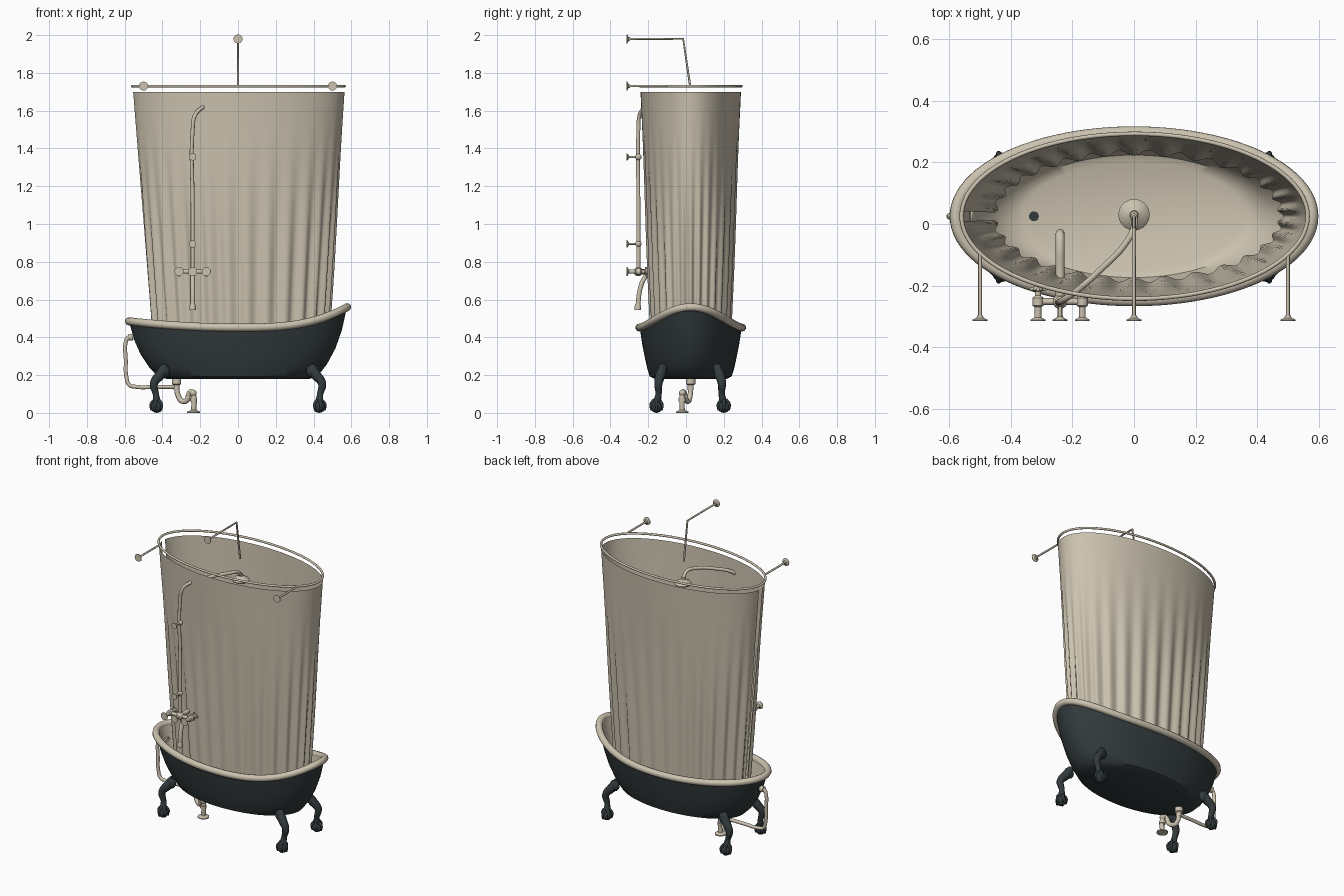
import bpy, bmesh, math
from mathutils import Vector

cube = bpy.data.objects.get("Cube")
if cube:
    bpy.data.objects.remove(cube)


def material(name, rgb):
    m = bpy.data.materials.new(name)
    m.use_nodes = True
    m.diffuse_color = (*rgb, 1)
    m.node_tree.nodes["Principled BSDF"].inputs["Base Color"].default_value = (*rgb, 1)
    return m


CREAM = material("warm cream", (0.60, 0.54, 0.43))
DARK = material("dark slate", (0.032, 0.043, 0.046))
CY = 0.025  # centre line of the bath in y


def finish(obj, angle=40):
    bpy.ops.object.select_all(action='DESELECT')
    obj.select_set(True)
    bpy.context.view_layer.objects.active = obj
    bpy.ops.object.shade_smooth_by_angle(angle=math.radians(angle))
    return obj


def loft(name, rings, mats=(CREAM,), closed=True, caps=False, rule=None, recalc=True, angle=40):
    """Skin a list of equal-length point rings; rule(i) gives the material of band i."""
    bm = bmesh.new()
    rows = [[bm.verts.new(p) for p in ring] for ring in rings]
    n = len(rows[0])
    for i, (lo, hi) in enumerate(zip(rows, rows[1:])):
        for j in range(n if closed else n - 1):
            k = (j + 1) % n
            f = bm.faces.new((lo[j], lo[k], hi[k], hi[j]))
            f.material_index = rule(i) if rule else 0
    if caps:
        bm.faces.new(rows[0][::-1])
        f = bm.faces.new(rows[-1])
        f.material_index = rule(len(rows) - 2) if rule else 0
    if recalc:
        bmesh.ops.recalc_face_normals(bm, faces=bm.faces)
    me = bpy.data.meshes.new(name)
    bm.to_mesh(me)
    bm.free()
    for m in mats:
        me.materials.append(m)
    obj = bpy.data.objects.new(name, me)
    bpy.context.collection.objects.link(obj)
    return finish(obj, angle)


def lathe(name, profile, origin, axis=(0, 0, 1), mat=CREAM, n=20):
    """Turn (radius, height) pairs about an axis through origin."""
    q = Vector((0, 0, 1)).rotation_difference(Vector(axis))
    turn = [2 * math.pi * j / n for j in range(n)]
    rings = [[Vector(origin) + q @ Vector((r * math.cos(a), r * math.sin(a), h)) for a in turn]
             for r, h in profile]
    return loft(name, rings, (mat,), caps=True)


def ball(name, centre, radius, mat=CREAM, scale=(1, 1, 1)):
    bm = bmesh.new()
    bmesh.ops.create_uvsphere(bm, u_segments=16, v_segments=10, radius=radius)
    bmesh.ops.scale(bm, vec=scale, verts=bm.verts)
    bmesh.ops.translate(bm, vec=centre, verts=bm.verts)
    me = bpy.data.meshes.new(name)
    bm.to_mesh(me)
    bm.free()
    me.materials.append(mat)
    obj = bpy.data.objects.new(name, me)
    bpy.context.collection.objects.link(obj)
    return finish(obj)


def tube(name, pts, r, mat=CREAM, curved=False, radii=None, cyclic=False):
    cu = bpy.data.curves.new(name, 'CURVE')
    cu.dimensions = '3D'
    cu.bevel_depth, cu.bevel_resolution, cu.use_fill_caps = r, 3, True
    cu.resolution_u = 8
    sp = cu.splines.new('BEZIER' if curved else 'POLY')
    ps = sp.bezier_points if curved else sp.points
    ps.add(len(pts) - 1)
    for i, (p, co) in enumerate(zip(ps, pts)):
        p.co = co if curved else (*co, 1)
        p.radius = radii[i] if radii else 1
        if curved:
            p.handle_left_type = p.handle_right_type = 'AUTO'
    sp.use_cyclic_u = cyclic
    cu.materials.append(mat)
    obj = bpy.data.objects.new(name, cu)
    bpy.context.collection.objects.link(obj)
    bpy.ops.object.select_all(action='DESELECT')
    obj.select_set(True)
    bpy.context.view_layer.objects.active = obj
    bpy.ops.object.convert(target='MESH')
    return finish(bpy.context.view_layer.objects.active, 50)


def rim_z(u):
    return 0.452 + (0.108 * u ** 3 if u > 0 else 0.033 * u * u)


def oval(a, b, t, base=0.18, n=96):
    """Oval section, t running from the flat base to the sloping rim."""
    return [(a * math.cos(w), CY + b * math.sin(w), base + (rim_z(math.cos(w)) - base) * t)
            for w in (2 * math.pi * j / n for j in range(n))]


# Bath: dark outer shell, cream lining
outer = [(0.38, 0.19, 0), (0.425, 0.217, 0.05), (0.47, 0.23, 0.2), (0.515, 0.243, 0.42),
         (0.55, 0.257, 0.68), (0.577, 0.27, 1)]
rings = [oval(a, b, t) for a, b, t in outer]
rings += [oval(a - 0.018, b - 0.018, t, 0.2) for a, b, t in reversed(outer)]
loft("bath", rings, (DARK, CREAM), caps=True, rule=lambda i: int(i >= len(outer) - 1))
tube("rolled_rim", oval(0.578, 0.272, 1), 0.021, cyclic=True)
lathe("plug_hole", [(0.016, 0), (0.016, 0.004)], (-0.325, CY, 0.2), mat=DARK)
lathe("overflow_plate", [(0.025, 0), (0.025, 0.008)], (-0.535, CY, 0.4), (1, 0, -0.2))

# Claw feet
for sx in (-1, 1):
    for sy in (-1, 1):
        def at(x, y, z):
            return (sx * x, CY - 0.003 + sy * y, z)
        tube("foot_leg", [at(0.385, 0.14, 0.25), at(0.41, 0.155, 0.205), at(0.445, 0.168, 0.155),
                          at(0.435, 0.167, 0.1), at(0.43, 0.178, 0.05)], 0.022, DARK, True,
             [0.9, 1.25, 1, 0.75, 1])
        ball("foot_bracket", at(0.393, 0.15, 0.222), 0.032, DARK, (1, 0.7, 1.1))
        ball("foot_ball", at(0.43, 0.178, 0.032), 0.032, DARK)
        for k in range(5):
            w = 2 * math.pi * k / 5
            c, s = math.cos(w), math.sin(w)
            tube("foot_claw", [at(0.43 + 0.012 * c, 0.178 + 0.012 * s, 0.07),
                               at(0.43 + 0.03 * c, 0.178 + 0.03 * s, 0.045),
                               at(0.43 + 0.028 * c, 0.178 + 0.028 * s, 0.012)],
                 0.009, DARK, True, [1, 1, 0.6])

# Curtain: open at the narrow end, folds deepen downward
COLS, ROWS, FOLDS = 360, 14, 30
TOP, BOTTOM = 1.7, 0.4
sheet = []
for i in range(ROWS + 1):
    d = i / ROWS
    grow = min(1, max(0, (d - 0.08) / 0.7))
    depth = 0.009 * grow * grow * (3 - 2 * grow)
    a, b, shift = 0.56 - 0.095 * d, 0.266 - 0.06 * d, 0.004 + 0.008 * d
    row = []
    for j in range(COLS + 1):
        w = -math.pi + 0.06 + (2 * math.pi - 0.12) * j / COLS
        f = depth * math.cos(FOLDS * w + 0.8 * math.sin(3 * w))
        row.append((shift + (a + f) * math.cos(w), CY + (b + f) * math.sin(w),
                    TOP + (BOTTOM - TOP) * d))
    sheet.append(row)
loft("curtain", sheet[::-1], closed=False, recalc=False, angle=80)

# Curtain hoop and wall supports
tube("curtain_hoop", [(0.002 + 0.562 * math.cos(w), CY + 0.268 * math.sin(w), 1.73)
                      for w in (2 * math.pi * j / 96 for j in range(96))], 0.007, cyclic=True)
FLANGE = [(0.024, 0), (0.024, 0.004), (0.012, 0.01), (0.009, 0.018)]
WALL = -0.315
for x in (-0.5, 0.5):
    tube("hoop_support", [(x, WALL, 1.73), (x, -0.1, 1.73)], 0.006)
    lathe("support_flange", FLANGE, (x, WALL, 1.73), (0, 1, 0))
tube("ceiling_arm", [(0, WALL, 1.98), (0, -0.015, 1.98), (0, 0.022, 1.73)], 0.006)
lathe("arm_flange", FLANGE, (0, WALL, 1.98), (0, 1, 0))

# Shower riser, arm and head
X, Y = -0.24, -0.252
tube("shower_riser", [(X, Y, 0.75), (X, Y, 1.1), (X, Y, 1.5), (X + 0.012, Y + 0.006, 1.575),
                      (-0.19, -0.22, 1.615), (-0.11, -0.15, 1.645), (-0.025, -0.06, 1.66),
                      (0, -0.01, 1.655), (0, 0.03, 1.62)], 0.0105, curved=True)
lathe("shower_head", [(0.05, 0), (0.051, 0.006), (0.042, 0.016), (0.024, 0.025), (0.014, 0.032),
                      (0.012, 0.045)], (0, 0.03, 1.585))
for z in (0.895, 1.355):
    tube("riser_bracket", [(X, WALL, z), (X, Y, z)], 0.006)
    lathe("bracket_flange", [(0.019, 0), (0.019, 0.004), (0.007, 0.014)], (X, WALL, z), (0, 1, 0))
    ball("riser_collar", (X, Y, z), 0.017)

# Mixer tap
V = 0.748
tube("mixer_bar", [(X - 0.07, Y, V), (X + 0.07, Y, V)], 0.011)
ball("mixer_body", (X, Y, V), 0.024)
for x in (X - 0.072, X + 0.072):
    lathe("tap_valve", [(0.024, 0), (0.024, 0.004), (0.011, 0.012), (0.011, 0.045), (0.018, 0.05),
                        (0.018, 0.075), (0.01, 0.082), (0.01, 0.095), (0.017, 0.1),
                        (0.015, 0.112)], (x, WALL, V), (0, 1, 0))
    for v in ((1, 0, 0), (0, 0, 1)):
        p, c = Vector(v) * 0.025, Vector((x, -0.212, V))
        tube("tap_cross", [c - p, c + p], 0.006)
lathe("mixer_flange", FLANGE, (X, WALL, V), (0, 1, 0))
tube("mixer_stem", [(X, WALL, V), (X, Y, V)], 0.008)
tube("bath_spout", [(X, Y, V), (X, -0.15, V), (X, -0.06, V), (X, -0.035, V - 0.015),
                    (X, -0.032, V - 0.05)], 0.015, curved=True)
tube("outer_spout", [(X, -0.205, 0.735), (X, -0.228, 0.7), (X, -0.248, 0.63), (X, -0.254, 0.56)],
     0.013, curved=True)
lathe("spout_tip", [(0.018, 0), (0.018, 0.012), (0.013, 0.035)], (X, -0.255, 0.545))

# Overflow pipe, waste and trap
tube("overflow_pipe", [(-0.555, CY, 0.4), (-0.582, CY, 0.398), (-0.594, CY, 0.375),
                       (-0.594, CY, 0.28), (-0.59, CY, 0.185), (-0.575, CY, 0.148),
                       (-0.54, CY, 0.138), (-0.43, CY, 0.138), (-0.325, CY, 0.138)],
     0.011, curved=True)
lathe("overflow_nut", [(0.018, 0), (0.018, 0.025)], (-0.58, CY, 0.4), (1, 0, 0))
lathe("waste_outlet", [(0.016, 0), (0.016, 0.025), (0.024, 0.03), (0.024, 0.06)],
      (-0.325, CY, 0.122))
tube("trap", [(-0.325, CY, 0.14), (-0.318, 0.022, 0.095), (-0.295, 0.012, 0.062),
              (-0.27, 0, 0.068), (-0.26, -0.008, 0.1), (-0.245, -0.016, 0.112),
              (-0.235, -0.02, 0.09), (-0.235, -0.02, 0.005)], 0.014, curved=True)
ball("trap_elbow", (-0.237, -0.02, 0.105), 0.018)
lathe("trap_collar", [(0.019, 0), (0.019, 0.018)], (-0.235, -0.02, 0.06))
lathe("floor_flange", [(0.034, 0), (0.034, 0.006), (0.017, 0.014)], (-0.235, -0.02, 0))
